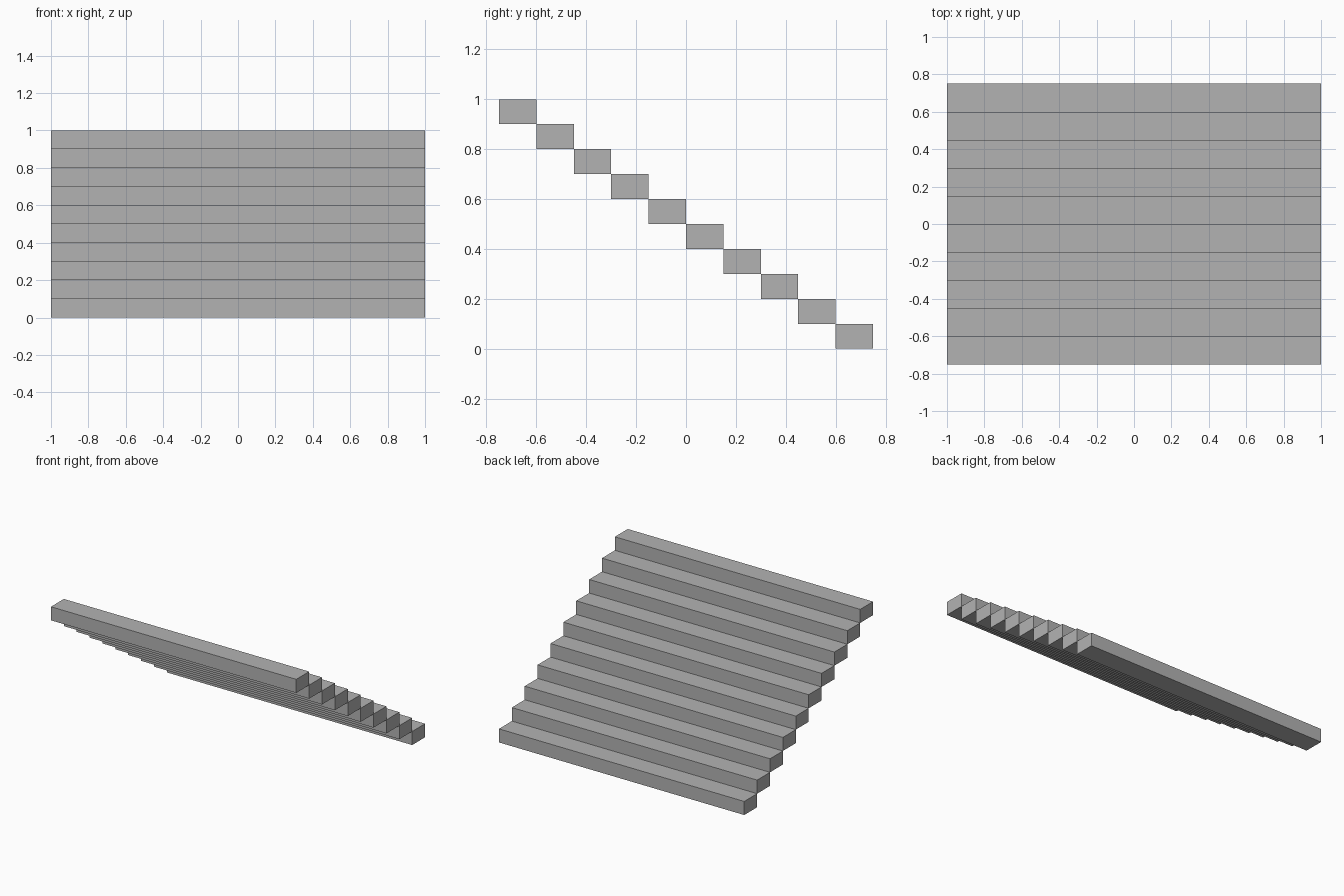
import bpy
import bmesh
from mathutils import Matrix

# Remove the default cube
default = bpy.data.objects.get("Cube")
if default:
    bpy.data.objects.remove(default, do_unlink=True)

STEPS = 10
WIDTH, DEPTH, RISE = 2.0, 0.15, 0.1

# Plain grey for the whole staircase
GREY = (0.45, 0.45, 0.45, 1.0)
grey = bpy.data.materials.new("plain_grey")
grey.use_nodes = True
grey.diffuse_color = GREY
grey.node_tree.nodes["Principled BSDF"].inputs["Base Color"].default_value = GREY

# One block mesh shared by every step
mesh = bpy.data.meshes.new("step_block")
bm = bmesh.new()
bmesh.ops.create_cube(bm, size=1.0, matrix=Matrix.Diagonal((WIDTH, DEPTH, RISE, 1.0)))
bm.to_mesh(mesh)
bm.free()
mesh.materials.append(grey)

# Floating steps climbing from the back up to the front
for i in range(STEPS):
    step = bpy.data.objects.new(f"step_{i + 1}", mesh)
    step.location = (0, DEPTH * (STEPS / 2 - i - 0.5), RISE * (i + 0.5))
    bpy.context.collection.objects.link(step)
